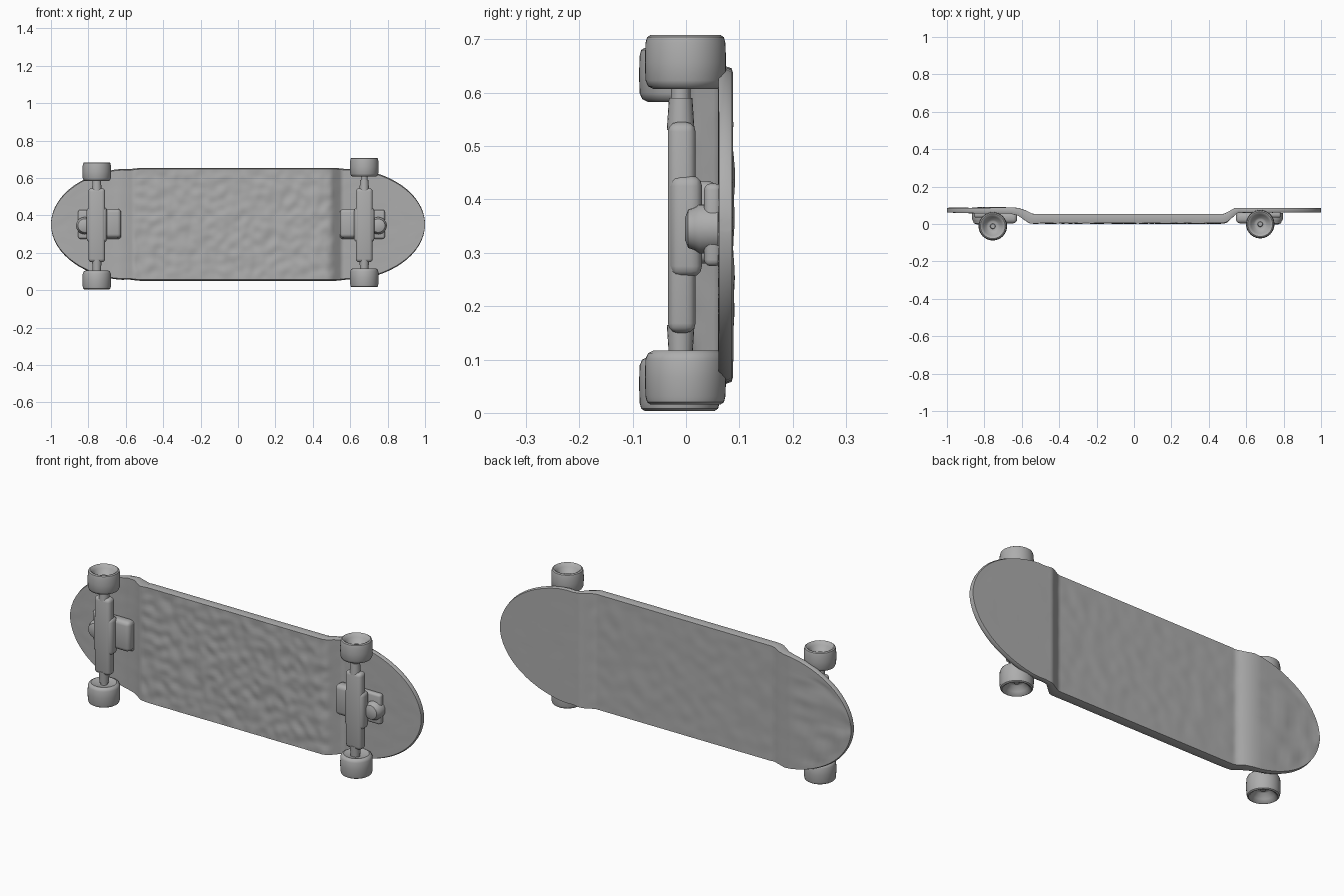
import bpy, bmesh, math
from mathutils import Vector, noise

if "Cube" in bpy.data.objects:
    bpy.data.objects.remove(bpy.data.objects["Cube"])

grey = bpy.data.materials.new("plain grey")
grey.diffuse_color = (0.42, 0.42, 0.42, 1)
grey.use_nodes = True
grey.node_tree.nodes["Principled BSDF"].inputs["Base Color"].default_value = grey.diffuse_color
ZC = 0.352  # height of the board's long centre line


def finish(bm, name, angle=40):
    bmesh.ops.recalc_face_normals(bm, faces=bm.faces)
    mesh = bpy.data.meshes.new(name)
    bm.to_mesh(mesh)
    bm.free()
    mesh.materials.append(grey)
    ob = bpy.data.objects.new(name, mesh)
    bpy.context.collection.objects.link(ob)
    bpy.ops.object.select_all(action='DESELECT')
    ob.select_set(True)
    bpy.context.view_layer.objects.active = ob
    bpy.ops.object.shade_smooth_by_angle(angle=math.radians(angle))
    return ob


def interp(points, x):
    for (x0, y0), (x1, y1) in zip(points, points[1:]):
        if x <= x1:
            return y0 + (y1 - y0) * (x - x0) / (x1 - x0)
    return points[-1][1]


def block(name, x, y, z, bevel=0.012):
    bm = bmesh.new()
    bmesh.ops.create_cube(bm, size=1)
    for v in bm.verts:
        v.co = [lo + (c + 0.5) * (hi - lo) for c, (lo, hi) in zip(v.co, (x, y, z))]
    bmesh.ops.bevel(bm, geom=bm.edges[:], offset=bevel, segments=3, profile=0.5, affect='EDGES')
    return finish(bm, name)


def lathe(name, profile, centre, axis='Z', flip=1, steps=40):
    """Revolve (radius, along) points around an axis through centre."""
    bm = bmesh.new()
    rings = []
    for r, h in profile:
        ring = []
        for i in range(steps):
            a = 2 * math.pi * i / steps
            p = (r * math.cos(a), r * math.sin(a), h * flip)
            if axis == 'Y':
                p = (p[0], p[2], p[1])
            ring.append(bm.verts.new(Vector(centre) + Vector(p)))
        rings.append(ring)
    for a, b in zip(rings, rings[1:]):
        for i in range(steps):
            j = (i + 1) % steps
            bm.faces.new((a[i], a[j], b[j], b[i]))
    bm.faces.new(rings[0])
    bm.faces.new(rings[-1])
    return finish(bm, name)


# Deck: rounded ends, dropped middle platform, slightly uneven faces
FRONT = [(-1, .062), (-.9, .058), (-.64, .055), (-.62, .045), (-.56, .004),
         (.48, .004), (.50, .012), (.555, .06), (1, .062)]
BACK = [(-1, .085), (-.63, .088), (-.60, .083), (-.54, .053),
        (.48, .053), (.54, .086), (1, .086)]


def half_width(x):
    t = max(0, abs(x) - 0.55) / 0.45
    neck = 0.006 * max(0, 1 - abs(abs(x) - 0.58) / 0.06)
    return 0.302 * math.sqrt(max(0.0, 1 - t * t)) - neck


def bump(x, z, scale):
    return noise.noise(Vector((x * scale, z * scale, 3.7)))


bm = bmesh.new()
N = 44
stations = []
for i in range(17):
    stations.append(-1 + 0.42 * (1 - math.cos(math.pi / 2 * i / 16)))
stations += [-0.58 + 1.16 * i / 100 for i in range(1, 100)]
stations += [-x for x in reversed(stations[:17])]
rings = []
for x in stations:
    x *= 0.9995
    w = half_width(x)
    yf, yb = interp(FRONT, x), interp(BACK, x)
    mid = -0.55 < x < 0.5
    inset = min(0.006, w * 0.3)
    ring = []
    for k in range(N + 1):
        z = (w - inset) * (2 * k / N - 1)
        fade = min(1, (w - abs(z)) / 0.04)
        dy = bump(x, z, 22) * (0.006 if mid else 0.001) * fade
        ring.append(bm.verts.new((x, yf + dy, ZC + z)))
    ring.append(bm.verts.new((x, (yf + yb) / 2, ZC + w)))
    for k in range(N, -1, -1):
        z = (w - inset) * (2 * k / N - 1)
        fade = min(1, (w - abs(z)) / 0.04)
        worn = x < -0.68 and z < 0.2
        dy = bump(x, z, 16) * (0.006 if worn else 0.002 if mid else 0.0005) * fade
        ring.append(bm.verts.new((x, yb + dy, ZC + z)))
    ring.append(bm.verts.new((x, (yf + yb) / 2, ZC - w)))
    rings.append(ring)
for a, b in zip(rings, rings[1:]):
    for i in range(len(a)):
        j = (i + 1) % len(a)
        bm.faces.new((a[i], a[j], b[j], b[i]))
bm.faces.new(rings[0])
bm.faces.new(rings[-1])
finish(bm, "deck", 50)

# Wheel half section: rounded barrel with a deep cup on the outer side
WHEEL = [(0.015, -0.040), (0.045, -0.046), (0.060, -0.050), (0.070, -0.045), (0.075, -0.034),
         (0.076, 0.0), (0.075, 0.036), (0.072, 0.047), (0.066, 0.051), (0.060, 0.049),
         (0.050, 0.035), (0.034, 0.014), (0.026, 0.010), (0.014, 0.010), (0.012, 0.020)]


# Trucks: axle, hanger, base plate, pivot block, kingpin and two wheels each
def truck(side, x, y, z_low, z_high, pivot_x, pin_x):
    for label, z, flip in (("lower", z_low, -1), ("upper", z_high, 1)):
        lathe(f"{side}_{label}_wheel", WHEEL, (x, y, z), flip=flip)
    lathe(f"{side}_axle", [(0.018, z_low), (0.018, z_high)], (x, -0.010, 0), steps=16)
    for label, z, s in (("lower", 0.135, -1), ("upper", 0.56, 1)):
        lathe(f"{side}_{label}_axle_collar", [(0.026, -0.03), (0.022, 0.03)],
              (x, -0.010, z), flip=s, steps=20)
    block(f"{side}_hanger", (x - 0.045, x + 0.045), (-0.034, 0.018), (0.15, 0.545), 0.018)
    block(f"{side}_hanger_centre", (x - 0.054, x + 0.054), (-0.030, 0.03), (0.255, 0.445), 0.02)
    lo, hi = sorted((pivot_x, pin_x))
    block(f"{side}_base_plate", (lo, hi), (0.034, 0.066), (0.275, 0.43))
    lo, hi = sorted((pivot_x, x))
    block(f"{side}_pivot_block", (lo, hi), (0.004, 0.06), (0.28, 0.435), 0.02)
    d = math.copysign(0.035, pin_x - x)
    lathe(f"{side}_kingpin", [(0.046, 0.06), (0.046, 0.025), (0.040, 0.016), (0.036, 0.004),
                              (0.020, -0.002)], (pin_x - d, 0, 0.345), axis='Y', steps=24)


truck("left", -0.755, -0.012, 0.055, 0.633, -0.625, -0.855)
truck("right", 0.675, -0.001, 0.067, 0.657, 0.545, 0.785)
